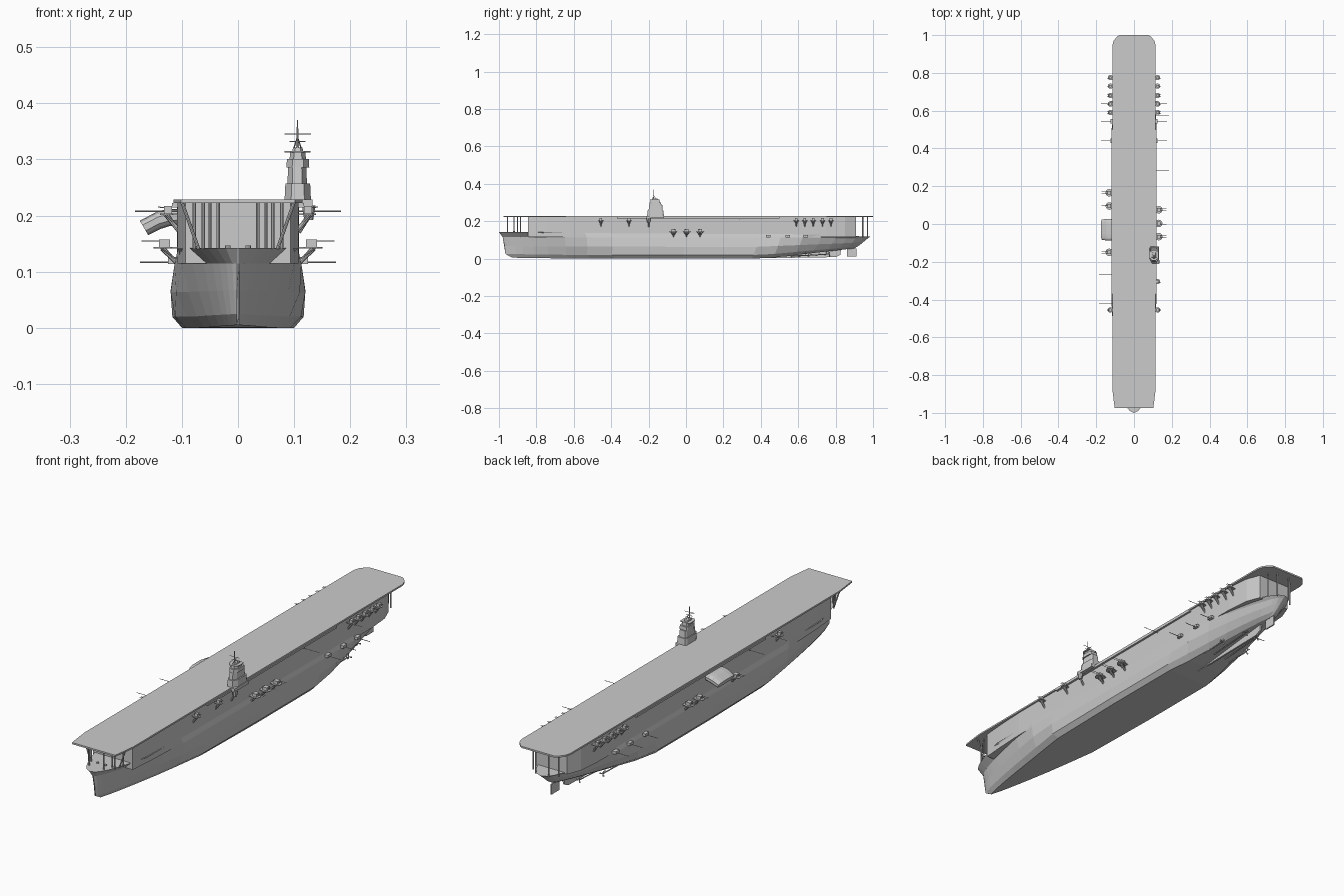
import bpy, bmesh, math
from mathutils import Vector, Matrix


def finish(name, bm):
    bmesh.ops.recalc_face_normals(bm, faces=bm.faces)
    me = bpy.data.meshes.new(name)
    bm.to_mesh(me)
    bm.free()
    ob = bpy.data.objects.new(name, me)
    bpy.context.collection.objects.link(ob)
    return ob


def rod(bm, p, q, r1, r2=None, n=8):
    p, q = Vector(p), Vector(q)
    d = q - p
    m = Matrix.Translation((p + q) / 2) @ d.to_track_quat('Z', 'Y').to_matrix().to_4x4()
    bmesh.ops.create_cone(bm, cap_ends=True, segments=n, radius1=r1,
                          radius2=r1 if r2 is None else r2, depth=d.length, matrix=m)


def box(bm, x0, x1, y0, y1, z0, z1):
    m = Matrix.Translation(((x0 + x1) / 2, (y0 + y1) / 2, (z0 + z1) / 2))
    bmesh.ops.create_cube(bm, size=1, matrix=m @ Matrix.Diagonal((abs(x1 - x0), y1 - y0, z1 - z0, 1)))


def loft(bm, rings):
    vs = [[bm.verts.new(p) for p in r] for r in rings]
    n = len(vs[0])
    for a, b in zip(vs, vs[1:]):
        for i in range(n):
            bm.faces.new((a[i], a[(i + 1) % n], b[(i + 1) % n], b[i]))
    bm.faces.new(vs[0])
    bm.faces.new(vs[-1])


def slab(bm, half, z0, z1):
    # half is a list of (half width, y); mirrored into a closed outline
    out = half + [(-x, y) for x, y in reversed(half)]
    loft(bm, [[(x, y, z) for x, y in out] for z in (z0, z1)])


def lerp_table(t, tab):
    for (a, va), (b, vb) in zip(tab, tab[1:]):
        if t <= b:
            return va + (vb - va) * max(0, t - a) / (b - a)
    return tab[-1][1]


# hull: (height fraction, bow y, stern y, half width, bow length, bow power, stern length, stern power)
levels = [(0.0, -0.93, 0.90, 0.100, 0.60, 0.80, 0.55, 0.80),
          (0.14, -0.965, 0.93, 0.117, 0.60, 0.75, 0.55, 0.65),
          (0.45, -0.970, 0.955, 0.120, 0.50, 0.70, 0.45, 0.55),
          (0.80, -0.980, 0.975, 0.113, 0.40, 0.65, 0.35, 0.50),
          (1.0, -1.0, 0.985, 0.107, 0.24, 0.50, 0.24, 0.45)]
keel = [(-1, 0.006), (-0.6, 0), (0.42, 0), (0.9, 0.055), (0.985, 0.085)]
top = [(-1, 0.142), (0.5, 0.14), (0.9, 0.12), (1, 0.118)]
stations = [0, .005, .015, .03, .05, .08, .12, .17, .23, .3, .5, .7, .76, .82, .87, .91, .94, .965, .985, .995, 1]
rings = []
for s in stations:
    side = []
    for f, y0, y1, w, lb, pb, ls, ps in levels:
        y = y0 + (y1 - y0) * s
        b = min(1, (y - y0) / lb) ** pb * min(1, max(0, y1 - y) / ls) ** ps
        k = lerp_table(y, keel)
        side.append((max(w * b, 0.002), y, k + f * (lerp_table(y, top) - k)))
    rings.append(side + [(-x, y, z) for x, y, z in reversed(side)])
bm = bmesh.new()
loft(bm, rings)
finish("hull", bm)

# skeg and rudder on the centre line
bm = bmesh.new()
prof = [(0.42, 0.002), (0.80, 0.008), (0.825, 0.02), (0.83, 0.055), (0.6, 0.03)]
loft(bm, [[(x, y, z) for y, z in prof] for x in (-0.004, 0.004)])
finish("skeg", bm)
bm = bmesh.new()
box(bm, -0.003, 0.003, 0.86, 0.912, 0.01, 0.053)
rod(bm, (0, 0.885, 0.05), (0, 0.885, 0.075), 0.004)
finish("rudder", bm)

# shafts and propellers
bm = bmesh.new()
for s in (-1, 1):
    for x, y0, y1 in ((0.065, 0.42, 0.655), (0.03, 0.56, 0.765)):
        z1 = 0.018 if x > 0.05 else 0.024
        rod(bm, (s * x, y0, 0.012), (s * x, y1, z1), 0.0025)
        rod(bm, (s * x, y1 - 0.015, z1), (s * x, y1 - 0.015, 0.045), 0.002, n=4)
        for k in range(3):
            a = k * math.tau / 3
            rod(bm, (s * x, y1, z1), (s * x + 0.012 * math.cos(a), y1 + 0.002, z1 + 0.012 * math.sin(a)), 0.001, 0.004, 5)
finish("propellers", bm)

# hangar and flight deck
bm = bmesh.new()
slab(bm, [(0.094, -0.845), (0.102, -0.75), (0.108, -0.62), (0.109, 0.5), (0.107, 0.75), (0.098, 0.85), (0.075, 0.91)], 0.115, 0.223)
finish("hangar", bm)
bm = bmesh.new()
slab(bm, [(0.102, -0.975), (0.108, -0.93), (0.115, -0.87), (0.115, 0.945), (0.108, 0.97), (0.09, 0.992), (0.078, 1.0)], 0.222, 0.229)
finish("flight_deck", bm)
bm = bmesh.new()
for s in (-1, 1):
    box(bm, s * 0.108, s * 0.118, -0.37, 0.5, 0.214, 0.222)
finish("side_walkways", bm)

# posts under the deck overhangs
bm = bmesh.new()
for s in (-1, 1):
    for x, y in ((0.035, -0.955), (0.05, -0.92), (0.062, -0.92), (0.078, -0.885)):
        rod(bm, (s * x, y, 0.14), (s * x, y, 0.224), 0.003)
    rod(bm, (s * 0.07, -0.90, 0.14), (s * 0.1, -0.90, 0.224), 0.003)
    for x, y in ((0.06, 0.945), (0.03, 0.97)):
        rod(bm, (s * x, y, 0.115), (s * x, y, 0.224), 0.003)
    # anchor gear on the forecastle
    rod(bm, (s * 0.018, -0.92, 0.139), (s * 0.018, -0.92, 0.147), 0.005)
finish("deck_posts", bm)

# island: stacked tapered tiers (x0, x1, y0, y1, z0, z1)
bm = bmesh.new()
for x0, x1, y0, y1, z0, z1, t in (
        (0.083, 0.130, -0.208, -0.118, 0.228, 0.257, 0.94),
        (0.088, 0.123, -0.200, -0.124, 0.257, 0.286, 0.92),
        (0.0865, 0.127, -0.196, -0.132, 0.286, 0.301, 0.97),
        (0.092, 0.121, -0.190, -0.140, 0.301, 0.313, 0.95),
        (0.083, 0.129, -0.192, -0.142, 0.312, 0.315, 1.0),
        (0.097, 0.116, -0.182, -0.150, 0.315, 0.321, 0.9)):
    cx, cy, hx, hy = (x0 + x1) / 2, (y0 + y1) / 2, (x1 - x0) / 2, (y1 - y0) / 2
    oct_ = [(-1, -.5), (-.5, -1), (.5, -1), (1, -.5), (1, .8), (.8, 1), (-.8, 1), (-1, .8)]
    loft(bm, [[(cx + a * hx * (1 if z == z0 else t), cy + b * hy * (1 if z == z0 else t), z)
               for a, b in oct_] for z in (z0, z1)])
finish("island", bm)
bm = bmesh.new()
rod(bm, (0.106, -0.175, 0.32), (0.106, -0.175, 0.37), 0.003, 0.001, 6)
for dx in (-0.007, 0.007):
    rod(bm, (0.106 + dx, -0.16, 0.318), (0.106, -0.175, 0.34), 0.0012, n=5)
rod(bm, (0.083, -0.175, 0.345), (0.13, -0.175, 0.345), 0.001, n=5)
rod(bm, (0.092, -0.175, 0.332), (0.12, -0.175, 0.332), 0.0012, n=5)
rod(bm, (0.106, -0.2, 0.335), (0.106, -0.15, 0.335), 0.001, n=5)
finish("mast", bm)
bm = bmesh.new()
box(bm, 0.105, 0.133, -0.212, -0.118, 0.216, 0.229)
rod(bm, (0.126, -0.2, 0.192), (0.126, -0.2, 0.218), 0.008, 0.012)
rod(bm, (0.108, -0.2, 0.17), (0.13, -0.2, 0.205), 0.004)
finish("island_sponson", bm)

# funnel curving outward and down on the left side
bm = bmesh.new()
rings = []
for (xt, zt), (xb, zb), h in (((-0.105, 0.212), (-0.105, 0.183), 0.055), ((-0.125, 0.212), (-0.122, 0.181), 0.058),
                              ((-0.145, 0.207), (-0.138, 0.176), 0.058), ((-0.175, 0.191), (-0.160, 0.165), 0.054)):
    ring = []
    for k in range(16):
        a = math.tau * (k + .5) / 16
        c = math.copysign(abs(math.cos(a)) ** .5, math.cos(a))
        u = .5 + .5 * math.copysign(abs(math.sin(a)) ** .6, math.sin(a))
        ring.append((xb + (xt - xb) * u, -0.03 + h * c, zb + (zt - zb) * u))
    rings.append(ring)
loft(bm, rings)
finish("funnel", bm)


def gun(bm, s, y, z, r, x, tip):
    # round platform, braces to the hull, gun box and twin barrels
    rod(bm, (s * x, y, z - 0.003), (s * x, y, z), r, n=12)
    box(bm, s * 0.10, s * x, y - r * .7, y + r * .7, z - 0.003, z)
    rod(bm, (s * 0.106, y, z - 0.032), (s * (x + r * .2), y, z - 0.002), 0.003, 0.005)
    for d in (-1, 1):
        rod(bm, (s * 0.106, y, z - 0.025), (s * (x + r * .3), y + d * r * .7, z - 0.002), 0.0015, n=5)
        rod(bm, (s * x, y + d * r * .25, z + 0.010), (s * tip, y + d * r * .25, z + 0.011), 0.001, n=5)
    box(bm, s * (x - r * .5), s * (x + r * .5), y - r * .5, y + r * .5, z, z + 0.013)


# light and heavy gun platforms
small = [0.775, 0.73, 0.68, 0.635, 0.59, -0.455]
for s, side, extra, big in ((1, "right", [-0.305], (0.075, 0.003, -0.067)), (-1, "left", [], (0.165, 0.095, -0.15))):
    bm = bmesh.new()
    for y in small + extra:
        gun(bm, s, y, 0.204, 0.014, 0.125, 0.143)
    finish(side + "_light_guns", bm)
    bm = bmesh.new()
    for y in big:
        gun(bm, s, y, 0.144, 0.020, 0.131, 0.172)
    finish(side + "_heavy_guns", bm)
    # low boat-gun sponsons towards the stern
    bm = bmesh.new()
    for y in (0.44, 0.545, 0.64):
        box(bm, s * 0.09, s * 0.125, y - 0.012, y + 0.012, 0.114, 0.126)
        rod(bm, (s * 0.12, y, 0.117), (s * 0.175, y, 0.117), 0.0015, n=6)
    finish(side + "_casemate_guns", bm)
    # horizontal aerial poles
    bm = bmesh.new()
    for y in ((0.285, 0.575) if s > 0 else (-0.265, -0.42)):
        rod(bm, (s * 0.105, y, 0.208), (s * 0.184, y, 0.208), 0.0012, n=6)
    finish(side + "_aerials", bm)
